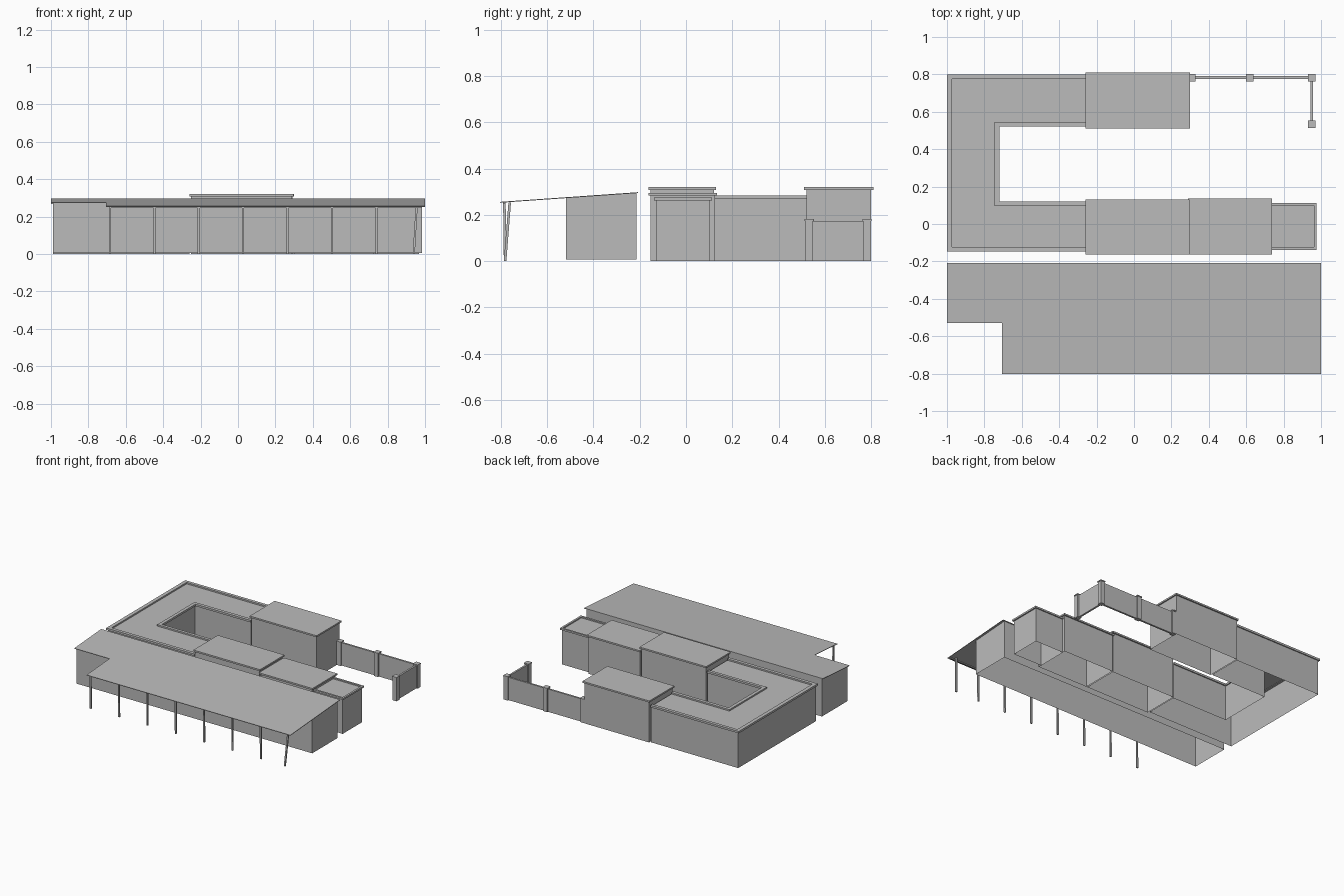
import bpy
from mathutils import Vector

cube = bpy.data.objects.get("Cube")
if cube:
    bpy.data.objects.remove(cube, do_unlink=True)

grey = bpy.data.materials.new("plain_grey")
grey.use_nodes = True
grey.diffuse_color = (0.5, 0.5, 0.5, 1)
grey.node_tree.nodes["Principled BSDF"].inputs["Base Color"].default_value = (0.5, 0.5, 0.5, 1)


def make(name, verts, faces):
    mesh = bpy.data.meshes.new(name)
    mesh.from_pydata(verts, [], faces)
    mesh.materials.append(grey)
    obj = bpy.data.objects.new(name, mesh)
    bpy.context.collection.objects.link(obj)
    return obj


def prism(name, outline, low, high, closed=True):
    """Extrude a counter-clockwise outline; low and high are functions of y."""
    n = len(outline)
    verts = [(x, y, low(y)) for x, y in outline] + [(x, y, high(y)) for x, y in outline]
    faces = [(i, (i + 1) % n, n + (i + 1) % n, n + i) for i in range(n)]
    faces.append(tuple(range(n, 2 * n)))
    if closed:
        faces.append(tuple(reversed(range(n))))
    return make(name, verts, faces)


def rect(x0, x1, y0, y1):
    return [(x0, y0), (x1, y0), (x1, y1), (x0, y1)]


def box(name, x0, x1, y0, y1, z0, z1, closed=True):
    return prism(name, rect(x0, x1, y0, y1), lambda y: z0, lambda y: z1, closed)


def band(name, outer, inner, z0, z1):
    """Mitred coping strip between two matching open paths."""
    verts, faces = [], []
    for (ox, oy), (ix, iy) in zip(outer, inner):
        verts += [(ox, oy, z0), (ix, iy, z0), (ix, iy, z1), (ox, oy, z1)]
    n = len(outer)
    for i in range(n - 1):
        a, b = 4 * i, 4 * i + 4
        for k in range(4):
            m = (k + 1) % 4
            faces.append((a + k, a + m, b + m, b + k))
    faces += [(3, 2, 1, 0), tuple(range(4 * n - 4, 4 * n))]
    return make(name, verts, faces)


def post(name, bottom, top, size):
    h = size / 2
    verts = [Vector(p) + Vector((sx * h, sy * h, 0))
             for p in (bottom, top) for sx, sy in ((-1, -1), (1, -1), (1, 1), (-1, 1))]
    faces = [(i, (i + 1) % 4, 4 + (i + 1) % 4, 4 + i) for i in range(4)]
    return make(name, verts, faces + [(3, 2, 1, 0), (4, 5, 6, 7)])


# U-shaped main wing, open underneath, with a recessed flat roof
wing = [(-0.26, 0.112), (-0.728, 0.112), (-0.728, 0.528), (-0.26, 0.528),
        (-0.26, 0.79), (-0.99, 0.79), (-0.99, -0.14), (-0.26, -0.14)]
prism("main_wing", wing, lambda y: 0, lambda y: 0.272, closed=False)
band("outer_coping",
     [(-0.26, -0.148), (-1, -0.148), (-1, 0.798), (-0.26, 0.798)],
     [(-0.26, -0.123), (-0.972, -0.123), (-0.972, 0.774), (-0.26, 0.774)], 0.268, 0.283)
band("courtyard_coping",
     [(-0.26, 0.12), (-0.72, 0.12), (-0.72, 0.52), (-0.26, 0.52)],
     [(-0.26, 0.097), (-0.745, 0.097), (-0.745, 0.545), (-0.26, 0.545)], 0.268, 0.283)

# Raised blocks with overhanging slab roofs
for name, x0, x1, y0, y1, top in (
        ("front_hall", -0.26, 0.298, -0.163, 0.13, 0.32),
        ("front_annex", 0.29, 0.737, -0.163, 0.135, 0.295),
        ("rear_hall", -0.26, 0.30, 0.511, 0.81, 0.32)):
    box(name, x0 + 0.009, x1 - 0.009, y0 + 0.01, y1 - 0.01, 0, top - 0.012, closed=False)
    box(name + "_roof", x0, x1, y0, y1, top - 0.012, top)

# Low end room with its own coping
box("end_room", 0.725, 0.967, -0.129, 0.104, 0, 0.266, closed=False)
band("end_coping",
     [(0.728, -0.138), (0.977, -0.138), (0.977, 0.112), (0.728, 0.112)],
     [(0.728, -0.123), (0.962, -0.123), (0.962, 0.098), (0.728, 0.098)], 0.262, 0.275)

# Garden wall and pillars
box("rear_garden_wall", 0.29, 0.95, 0.776, 0.79, 0, 0.172)
box("side_garden_wall", 0.943, 0.957, 0.535, 0.78, 0, 0.172)
for i, (x, y) in enumerate(((0.308, 0.782), (0.62, 0.782), (0.95, 0.782), (0.95, 0.533))):
    box(f"wall_pillar_{i + 1}", x - 0.017, x + 0.017, y - 0.017, y + 0.017, 0, 0.174)
    box(f"pillar_cap_{i + 1}", x - 0.02, x + 0.02, y - 0.02, y + 0.02, 0.174, 0.182)


# Front shed with a sloping notched canopy
def slope(y):
    return 0.298 + (y + 0.208) * 0.07


prism("shed", rect(-0.988, 0.984, -0.518, -0.214), lambda y: 0.006,
      lambda y: slope(y) - 0.003, closed=False)
canopy = [(-1, -0.208), (-1, -0.53), (-0.705, -0.53), (-0.705, -0.803), (1, -0.803), (1, -0.208)]
prism("shed_canopy", canopy, lambda y: slope(y) - 0.004, slope)

# Canopy beam and posts, the last one leaning
box("canopy_beam", -0.69, 0.985, -0.79, -0.78, 0.247, 0.254)
for i in range(7):
    x = -0.685 + i * 0.2375
    post(f"canopy_post_{i + 1}", (x, -0.782, 0), (x, -0.785, 0.254), 0.011)
post("canopy_post_8", (0.94, -0.782, 0), (0.955, -0.762, 0.254), 0.011)
